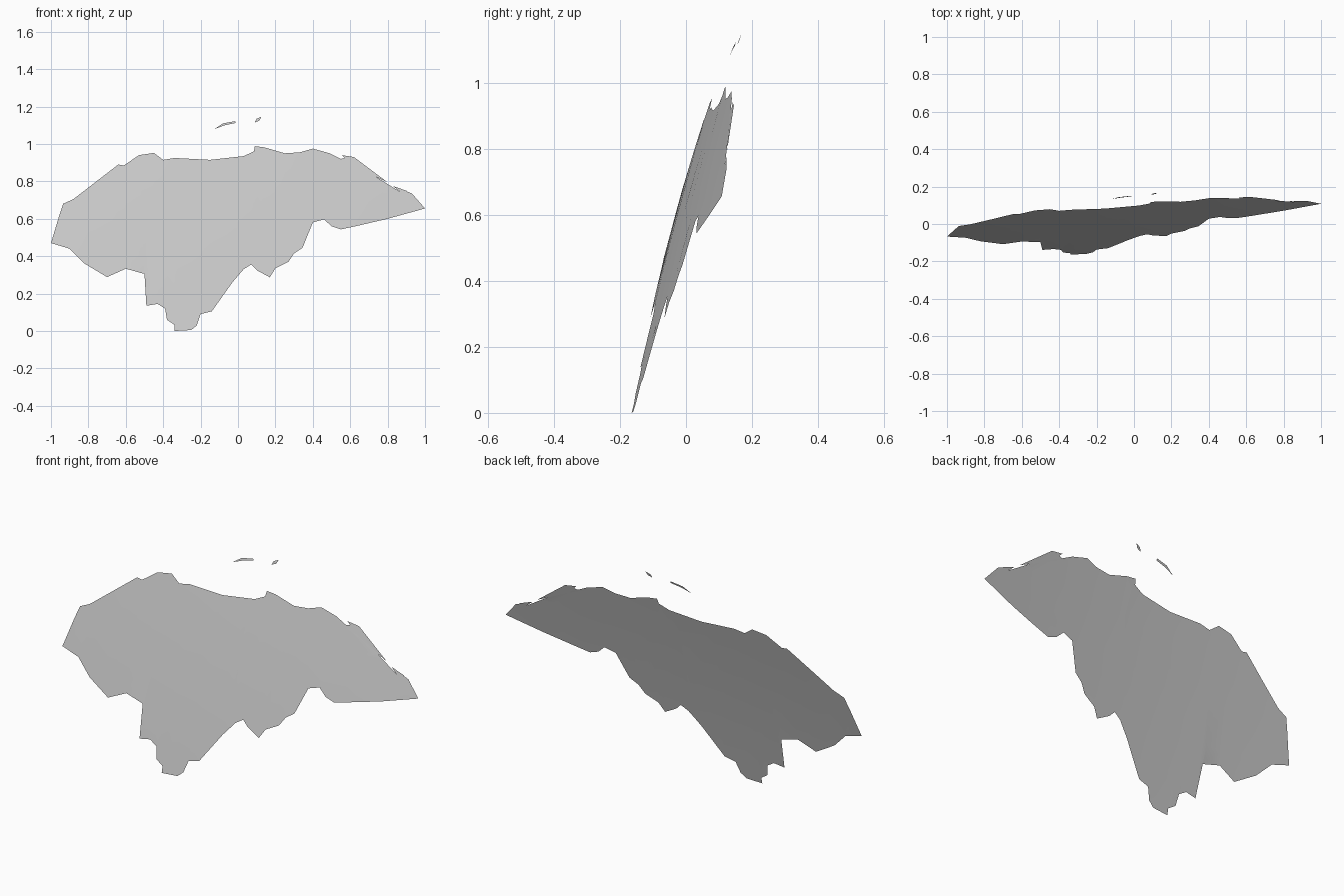
import bpy, bmesh

# Outlines as (x, z) seen from the front
north_coast = [
    (-1, .47), (-.94, .54), (-.955, .62), (-.935, .68), (-.88, .705), (-.64, .89),
    (-.61, .885), (-.53, .94), (-.45, .952), (-.4, .915), (-.34, .925), (-.21, .903),
    (-.15, .915), (-.02, .915), (.03, .935), (.085, .96), (.09, .988), (.14, .982),
    (.25, .95), (.33, .955), (.4, .975), (.49, .95), (.54, .917), (.57, .925),
    (.555, .94), (.62, .93), (.8, .795), (.74, .823), (.685, .815), (.69, .788),
    (.75, .778), (.78, .738), (.84, .728), (.865, .745), (.905, .748), (.83, .775),
    (.93, .735), (.95, .68)]
south_border = [
    (1, .655), (.93, .66), (.87, .622), (.8, .6), (.65, .565), (.55, .543),
    (.5, .56), (.46, .597), (.4, .58), (.36, .53), (.345, .445), (.3, .415),
    (.27, .37), (.2, .335), (.17, .287), (.1, .325), (.07, .355), (.03, .33),
    (-.03, .26), (-.15, .262), (-.16, .23), (-.14, .105), (-.2, .09), (-.22, .03),
    (-.25, .005), (-.34, 0), (-.335, .03), (-.38, .06), (-.39, .12), (-.43, .145),
    (-.49, .135), (-.48, .2), (-.465, .28), (-.5, .305), (-.6, .333), (-.7, .288),
    (-.72, .32), (-.82, .36), (-.9, .44)]
long_island = [(-.125, 1.08), (-.08, 1.11), (-.015, 1.122), (-.012, 1.112), (-.07, 1.1)]
short_island = [(.09, 1.115), (.1, 1.135), (.125, 1.145), (.115, 1.125)]


def globe_depth(x, z):
    """Depth of the gently curved, leaning globe surface."""
    return -.146 + .063 * x + .233 * z + .026 * x * x + .029 * z * z


def land(name, outline):
    bm = bmesh.new()
    bm.faces.new([bm.verts.new((x, 0, z)) for x, z in outline])
    bmesh.ops.triangulate(bm, faces=bm.faces[:])
    # Slice into a grid so the inside follows the curve too
    for i in range(-4, 9):
        for co, no in (((i * .2, 0, 0), (1, 0, 0)), ((0, 0, i * .2), (0, 0, 1))):
            bmesh.ops.bisect_plane(bm, geom=bm.verts[:] + bm.edges[:] + bm.faces[:],
                                   plane_co=co, plane_no=no, dist=1e-5)
    for v in bm.verts:
        v.co.y = globe_depth(v.co.x, v.co.z)
    for f in bm.faces:
        f.normal_update()
        if f.normal.y > 0:
            f.normal_flip()
        f.smooth = True
    mesh = bpy.data.meshes.new(name)
    bm.to_mesh(mesh)
    bm.free()
    bpy.context.collection.objects.link(bpy.data.objects.new(name, mesh))


land("mainland", north_coast + south_border)
land("long_island", long_island)
land("short_island", short_island)
